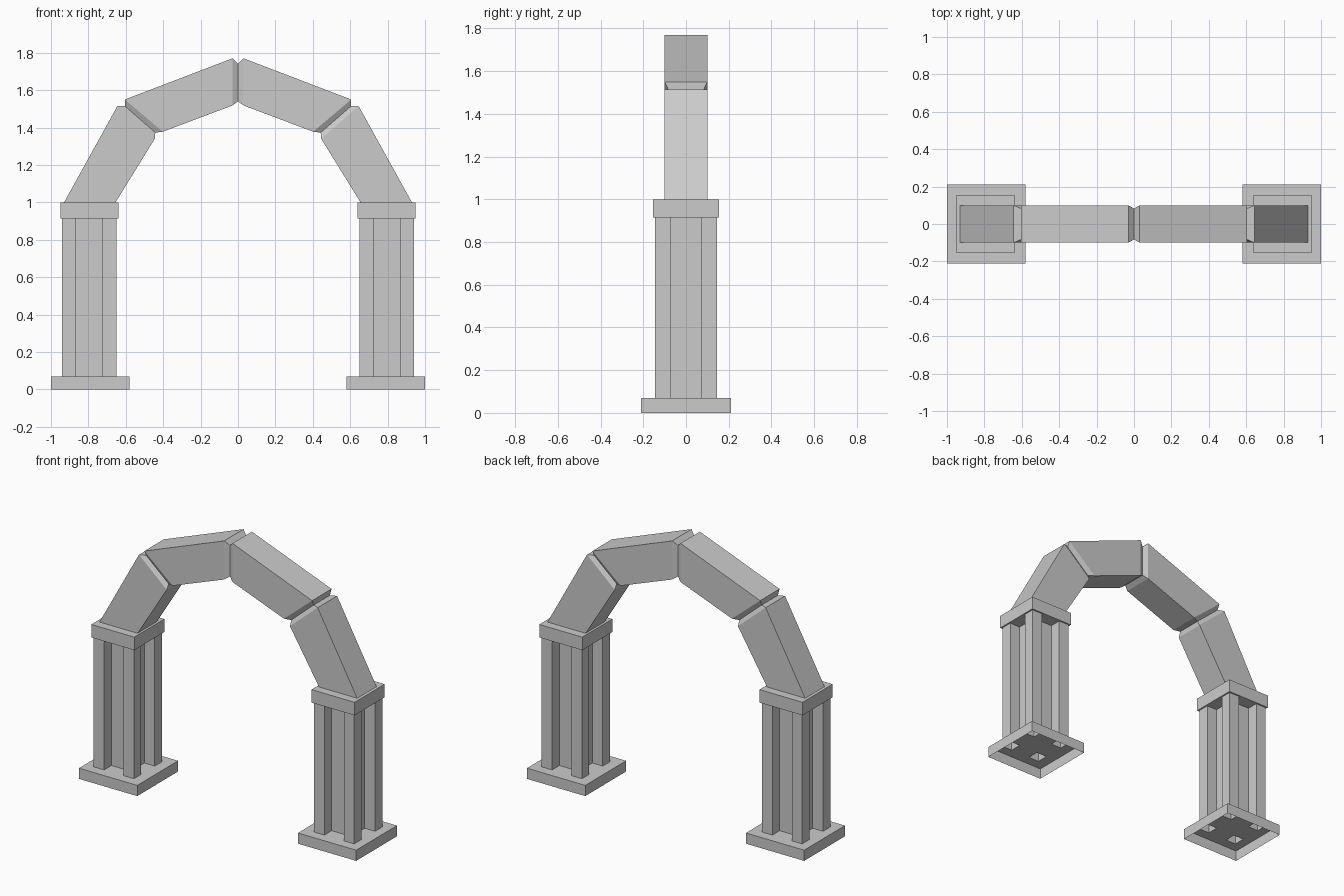
import bpy
import bmesh

old = bpy.data.objects.get("Cube")
if old:
    bpy.data.objects.remove(old, do_unlink=True)

stone = bpy.data.materials.new("grey_stone")
stone.use_nodes = True
GREY = (0.6, 0.6, 0.6, 1)
stone.diffuse_color = GREY
stone.node_tree.nodes["Principled BSDF"].inputs["Base Color"].default_value = GREY

PILLAR_X = 0.795          # pillar centre
SHAFT, CORE = 0.145, 0.07  # half widths
PLINTH_TOP, SHAFT_TOP = 0.07, 0.915


def finish(name, bm):
    """Weld, orient, and mirror a left-hand part to both sides."""
    bmesh.ops.remove_doubles(bm, verts=bm.verts, dist=0.0005)
    bmesh.ops.recalc_face_normals(bm, faces=bm.faces)
    mesh = bpy.data.meshes.new(name)
    bm.to_mesh(mesh)
    bm.free()
    mesh.materials.append(stone)
    obj = bpy.data.objects.new(name, mesh)
    bpy.context.collection.objects.link(obj)
    mirror = obj.modifiers.new("both_sides", 'MIRROR')
    mirror.use_clip = True
    return obj


def quad(bm, points):
    bm.faces.new([bm.verts.new(p) for p in points])


def box(bm, x0, x1, y0, y1, z0, z1, bottom=True, top=True):
    corners = [(x0, y0), (x1, y0), (x1, y1), (x0, y1)]
    for i, a in enumerate(corners):
        b = corners[(i + 1) % 4]
        quad(bm, [(*a, z0), (*b, z0), (*b, z1), (*a, z1)])
    if bottom:
        quad(bm, [(*c, z0) for c in reversed(corners)])
    if top:
        quad(bm, [(*c, z1) for c in corners])


# Plinth: open underneath, with its top pierced by the four hollow posts
bm = bmesh.new()
box(bm, 0.58, 1.0, -0.21, 0.21, 0, PLINTH_TOP, bottom=False, top=False)
inner = [-SHAFT, -CORE, CORE, SHAFT]
xs = [0.58] + [PILLAR_X + v for v in inner] + [1.0]
ys = [-0.21] + inner + [0.21]
for i in range(5):
    for j in range(5):
        if i in (1, 3) and j in (1, 3):
            continue
        quad(bm, [(xs[i], ys[j], PLINTH_TOP), (xs[i + 1], ys[j], PLINTH_TOP),
                  (xs[i + 1], ys[j + 1], PLINTH_TOP), (xs[i], ys[j + 1], PLINTH_TOP)])
finish("plinths", bm)

# Shaft: four corner posts around a square core
bm = bmesh.new()
for i in (1, 3):
    for j in (1, 3):
        box(bm, xs[i], xs[i + 1], ys[j], ys[j + 1], PLINTH_TOP, SHAFT_TOP, False, False)
finish("corner_posts", bm)

bm = bmesh.new()
box(bm, xs[2], xs[3], -CORE, CORE, PLINTH_TOP, SHAFT_TOP, False, False)
finish("pillar_cores", bm)

# Capital slab
bm = bmesh.new()
box(bm, PILLAR_X - 0.155, PILLAR_X + 0.155, -0.155, 0.155, SHAFT_TOP, 1.0)
finish("capitals", bm)

# Arch: block sections (outer x, z, inner x, z, half depth), grooved at joints
sections = [
    (0.93, 1.0, 0.655, 1.0, 0.1),
    (0.645, 1.515, 0.445, 1.34, 0.1),
    (0.605, 1.515, 0.442, 1.373, 0.083),
    (0.605, 1.55, 0.402, 1.378, 0.1),
    (0.03, 1.77, 0.03, 1.518, 0.1),
    (0, 1.742, 0, 1.54, 0.083),
]
bm = bmesh.new()
rings = [[bm.verts.new(p) for p in
          ((ox, -d, oz), (ox, d, oz), (ix, d, iz), (ix, -d, iz))]
         for ox, oz, ix, iz, d in sections]
for lower, upper in zip(rings, rings[1:]):
    for k in range(4):
        n = (k + 1) % 4
        bm.faces.new((lower[k], lower[n], upper[n], upper[k]))
# Sink a cap just into the capital so the arch reads as closed
bm.faces.new(rings[0])
finish("arch_blocks", bm)
